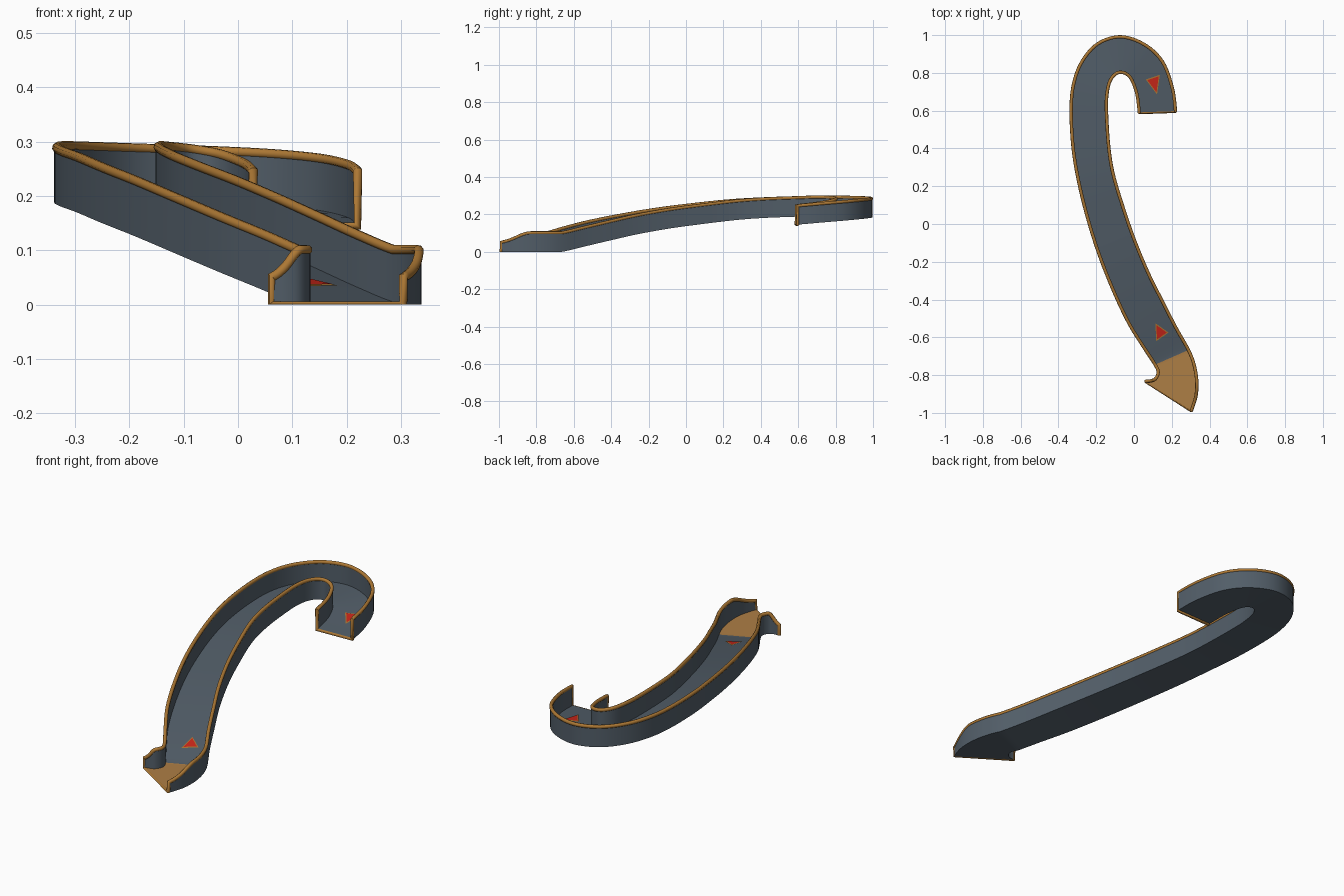
import bpy, bmesh, math
from mathutils import Vector
from mathutils.bvhtree import BVHTree

if "Cube" in bpy.data.objects:
    bpy.data.objects.remove(bpy.data.objects["Cube"])

RAIL_R, HALF_WALL, FLOOR_T, STEPS = 0.009, 0.005, 0.006, 6


def material(name, rgb):
    m = bpy.data.materials.new(name)
    m.diffuse_color = (*rgb, 1)
    m.use_nodes = True
    m.node_tree.nodes["Principled BSDF"].inputs["Base Color"].default_value = m.diffuse_color
    return m


steel = material("steel grey", (0.085, 0.112, 0.14))
orange = material("rail orange", (0.42, 0.19, 0.035))
tan = material("tan exit floor", (0.42, 0.21, 0.06))
red = material("arrow red", (0.6, 0.02, 0.01))

# Stations along the slide: outer wall x, y, inner wall x, y, base height
STATIONS = [
    (.220, .597, .028, .590, .145), (.203, .72, .016, .685, .156),
    (.150, .86, -.010, .76, .168), (.055, .95, -.038, .793, .177),
    (-.07, .991, -.07, .803, .183), (-.19, .955, -.10, .793, .187),
    (-.275, .86, -.128, .755, .190), (-.320, .74, -.143, .69, .191),
    (-.333, .60, -.146, .60, .188), (-.322, .40, -.135, .42, .181),
    (-.292, .22, -.112, .27, .170), (-.245, .03, -.062, .10, .150),
    (-.185, -.16, .0, -.08, .126), (-.11, -.35, .075, -.26, .094),
    (-.03, -.52, .150, -.41, .060), (.05, -.65, .222, -.55, .027),
    (.112, -.745, .288, -.667, 0), (.128, -.785, .318, -.745, 0),
    (.115, -.818, .332, -.83, 0), (.092, -.83, .328, -.91, 0),
    (.062, -.833, .304, -.988, 0)]
EXIT = 16  # station where the flat exit begins


def catmull(a, b, c, d, t):
    return 0.5 * (2*b + (c - a)*t + (2*a - 5*b + 4*c - d)*t*t
                  + (3*b - a - 3*c + d)*t**3)


# Smooth samples of both walls
outer, inner, base, height = [], [], [], []
last = len(STATIONS) - 1
for k in range(last * STEPS + 1):
    i = min(k // STEPS, last - 1)
    t = k / STEPS - i
    P = [STATIONS[max(0, min(last, i + j))] for j in (-1, 0, 1, 2)]
    v = [catmull(P[0][c], P[1][c], P[2][c], P[3][c], t) for c in range(5)]
    z = 0 if i >= EXIT else max(0, v[4])
    drop = max(0, min(1, (i + t - 18) / 2))
    outer.append(Vector((v[0], v[1], z)))
    inner.append(Vector((v[2], v[3], z)))
    base.append(z)
    height.append(0.101 - 0.05 * drop * drop * (3 - 2 * drop))
N = len(base)


def side(path, k):
    """Horizontal unit normal of a wall line."""
    d = path[min(k + 1, N - 1)] - path[max(k - 1, 0)]
    return Vector((-d.y, d.x, 0)).normalized() * HALF_WALL


def finish(name, bm, mats, smooth=True):
    me = bpy.data.meshes.new(name)
    bm.to_mesh(me)
    bm.free()
    ob = bpy.data.objects.new(name, me)
    bpy.context.collection.objects.link(ob)
    for m in mats:
        me.materials.append(m)
    if smooth:
        bpy.context.view_layer.objects.active = ob
        ob.select_set(True)
        bpy.ops.object.shade_smooth_by_angle(angle=math.radians(35))
        ob.select_set(False)
    return ob


# Trough: U-shaped section swept along the stations
bm = bmesh.new()
rings = []
for k in range(N):
    o, i, h = outer[k], inner[k], height[k]
    so, si = side(outer, k), side(inner, k)
    top, fl = Vector((0, 0, h)), Vector((0, 0, FLOOR_T))
    pts = [o - so, o - so + top, o + so + top, o + so + fl,
           i - si + fl, i - si + top, i + si + top, i + si]
    rings.append([bm.verts.new(p) for p in pts])
for k in range(N - 1):
    a, b = rings[k], rings[k + 1]
    for j in range(8):
        n = (j + 1) % 8
        f = bm.faces.new((a[j], a[n], b[n], b[j]))
        if j == 3 and k >= EXIT * STEPS:
            f.material_index = 1  # painted exit floor
for r in (rings[0], rings[-1]):
    for q in ((0, 1, 2, 3), (0, 3, 4, 7), (4, 5, 6, 7)):
        bm.faces.new([r[j] for j in q])
bmesh.ops.recalc_face_normals(bm, faces=bm.faces)
tree = BVHTree.FromBMesh(bm)
finish("trough", bm, [steel, tan])

# Rail: round tube around the whole rim
up = [Vector((0, 0, h)) for h in height]
loop = [outer[k] + up[k] for k in range(N)] + [outer[-1], inner[-1]]
loop += [inner[k] + up[k] for k in reversed(range(N))] + [inner[0], outer[0]]
cu = bpy.data.curves.new("rail", 'CURVE')
cu.dimensions = '3D'
cu.bevel_depth = RAIL_R
cu.bevel_resolution = 2
sp = cu.splines.new('POLY')
sp.points.add(len(loop) - 1)
for p, co in zip(sp.points, loop):
    p.co = (*co, 1)
sp.use_cyclic_u = True
rail = bpy.data.objects.new("rail", cu)
bpy.context.collection.objects.link(rail)
rail.select_set(True)
bpy.context.view_layer.objects.active = rail
bpy.ops.object.convert(target='MESH')
rail = bpy.context.view_layer.objects.active
for v in rail.data.vertices:
    v.co.z = max(0, v.co.z)  # flat foot on the ground
rail.data.materials.clear()
rail.data.materials.append(orange)
bpy.ops.object.shade_smooth_by_angle(angle=math.radians(50))
rail.select_set(False)


# Direction arrows: thin triangles laid on the floor with an orange border
def arrow(name, corners):
    c = sum((Vector((*p, 0)) for p in corners), Vector()) / 3
    for label, scale, lift, mat in (("border", 1.0, .003, orange),
                                    ("fill", 0.8, .0045, red)):
        bm = bmesh.new()
        vs = []
        for p in corners:
            q = c + (Vector((*p, 0)) - c) * scale
            hit = tree.ray_cast(Vector((q.x, q.y, 1)), Vector((0, 0, -1)))[0]
            vs.append(bm.verts.new((q.x, q.y, hit.z + lift)))
        f = bm.faces.new(vs)
        f.normal_update()
        if f.normal.z < 0:
            f.normal_flip()
        finish(name + "_" + label, bm, [mat], False)


arrow("upper_arrow", [(.062, .765), (.137, .79), (.122, .685)])
arrow("lower_arrow", [(.113, -.525), (.183, -.575), (.118, -.62)])
